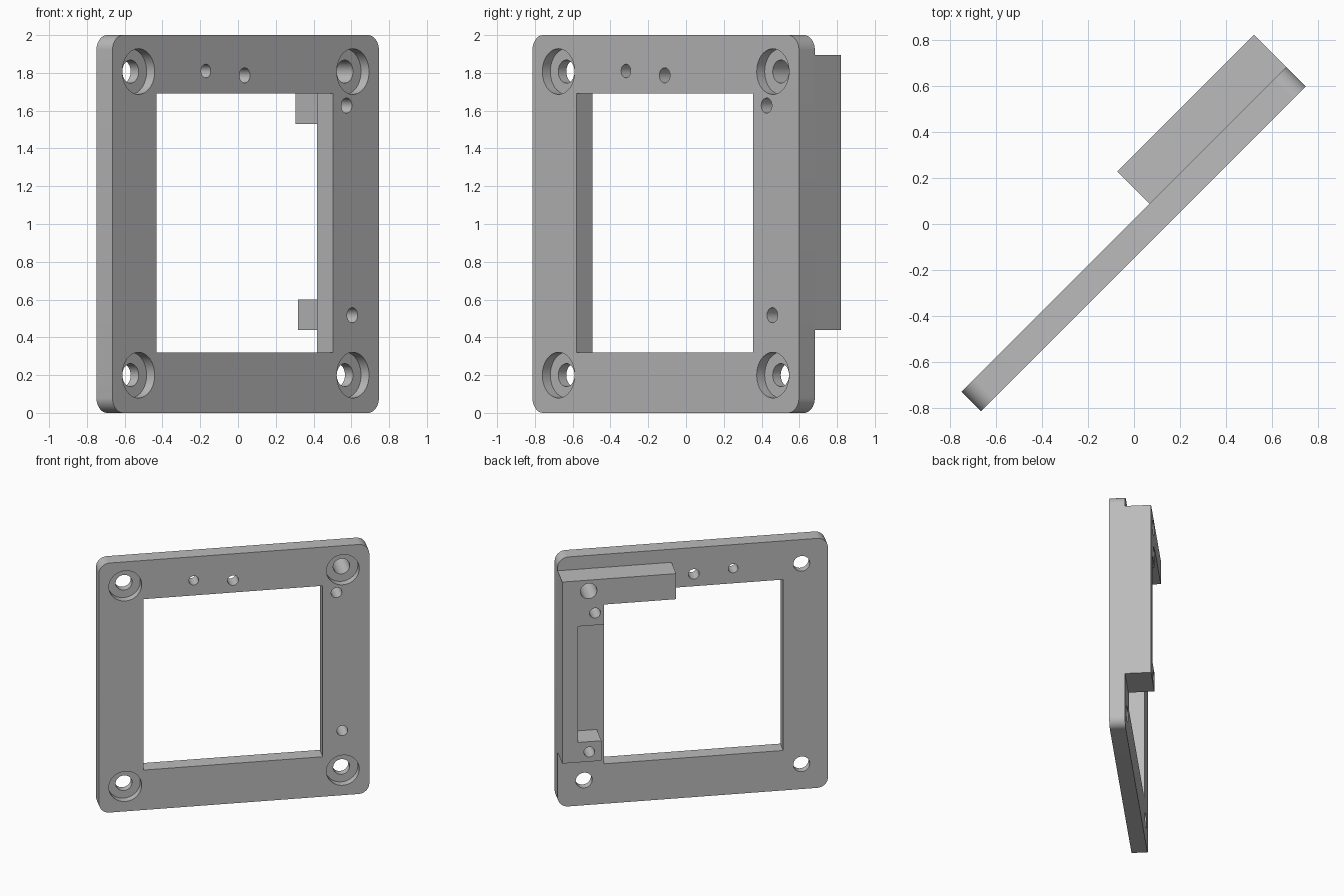
import bpy, bmesh, math
from mathutils import Matrix

cube = bpy.data.objects.get("Cube")
if cube:
    bpy.data.objects.remove(cube, do_unlink=True)

grey = bpy.data.materials.new("plain grey")
grey.use_nodes = True
grey.diffuse_color = (0.5, 0.5, 0.5, 1)
grey.node_tree.nodes["Principled BSDF"].inputs["Base Color"].default_value = (0.5, 0.5, 0.5, 1)

TURN = math.radians(45)          # the frame stands diagonally
FRONT, BACK, RAISED = -0.105, 0.015, 0.212
LEFT, RIGHT = -1.045, 0.95


def finish(bm, name):
    bmesh.ops.recalc_face_normals(bm, faces=bm.faces)
    me = bpy.data.meshes.new(name)
    bm.to_mesh(me)
    bm.free()
    me.materials.append(grey)
    ob = bpy.data.objects.new(name, me)
    bpy.context.collection.objects.link(ob)
    ob.rotation_euler.z = TURN
    return ob


def prism(name, outline, y0, y1):
    """Extrude an outline in the (width, height) plane from y0 to y1."""
    bm = bmesh.new()
    face = bm.faces.new([bm.verts.new((u, y0, z)) for u, z in outline])
    out = bmesh.ops.extrude_face_region(bm, geom=[face])
    verts = [g for g in out["geom"] if isinstance(g, bmesh.types.BMVert)]
    bmesh.ops.translate(bm, verts=verts, vec=(0, y1 - y0, 0))
    return finish(bm, name)


def rounded_rect(x0, x1, z0, z1, r, steps=10):
    pts = []
    corners = [(x1 - r, z1 - r), (x0 + r, z1 - r), (x0 + r, z0 + r), (x1 - r, z0 + r)]
    for i, (cx, cz) in enumerate(corners):
        for s in range(steps + 1):
            a = math.pi / 2 * (i + s / steps)
            pts.append((cx + r * math.cos(a), cz + r * math.sin(a)))
    return pts


def drill(name, holes, y0, y1):
    """One cutter holding a cylinder for each (width, height, radius)."""
    bm = bmesh.new()
    for u, z, r in holes:
        place = Matrix.Translation((u, (y0 + y1) / 2, z)) @ Matrix.Rotation(math.pi / 2, 4, 'X')
        bmesh.ops.create_cone(bm, cap_ends=True, segments=40, radius1=r, radius2=r,
                              depth=y1 - y0, matrix=place)
    return finish(bm, name)


def cut(ob, cutters):
    for c in cutters:
        m = ob.modifiers.new(c.name, 'BOOLEAN')
        m.operation, m.solver, m.object = 'DIFFERENCE', 'EXACT', c
    bpy.ops.object.select_all(action='DESELECT')
    ob.select_set(True)
    bpy.context.view_layer.objects.active = ob
    for m in list(ob.modifiers):
        bpy.ops.object.modifier_apply(modifier=m.name)
    bpy.ops.object.shade_smooth_by_angle(angle=math.radians(30))


# Frame plate and the C-shaped raised bracket on its back
plate = prism("frame_plate", rounded_rect(LEFT, RIGHT, 0, 2, 0.08), FRONT, BACK)
bracket = prism("back_bracket", [
    (RIGHT, 0.44), (RIGHT, 1.895), (0.11, 1.895), (0.11, 1.69), (0.641, 1.69),
    (0.641, 1.53), (0.835, 1.53), (0.835, 0.6), (0.661, 0.6), (0.661, 0.44)], BACK, RAISED)

# Window, screw holes, counterbores and pin holes
window = prism("window_cutter", [(-0.714, 0.32), (0.606, 0.32), (0.606, 1.69), (-0.714, 1.69)], -0.3, 0.3)
corners = [(u, z) for u in (-0.85, 0.755) for z in (0.2, 1.807)]
pins = [(-0.345, 1.81, 0.036), (-0.055, 1.787, 0.04), (0.708, 1.627, 0.04), (0.751, 0.517, 0.04)]
through = drill("hole_cutter", [(u, z, 0.061) for u, z in corners] + pins, -0.4, 0.4)
bores = drill("counterbore_cutter", [(u, z, 0.121) for u, z in corners], -0.3, FRONT + 0.06)

bpy.context.view_layer.update()
cut(plate, [window, through, bores])
cut(bracket, [through])

for helper in (window, through, bores):
    bpy.data.objects.remove(helper, do_unlink=True)
